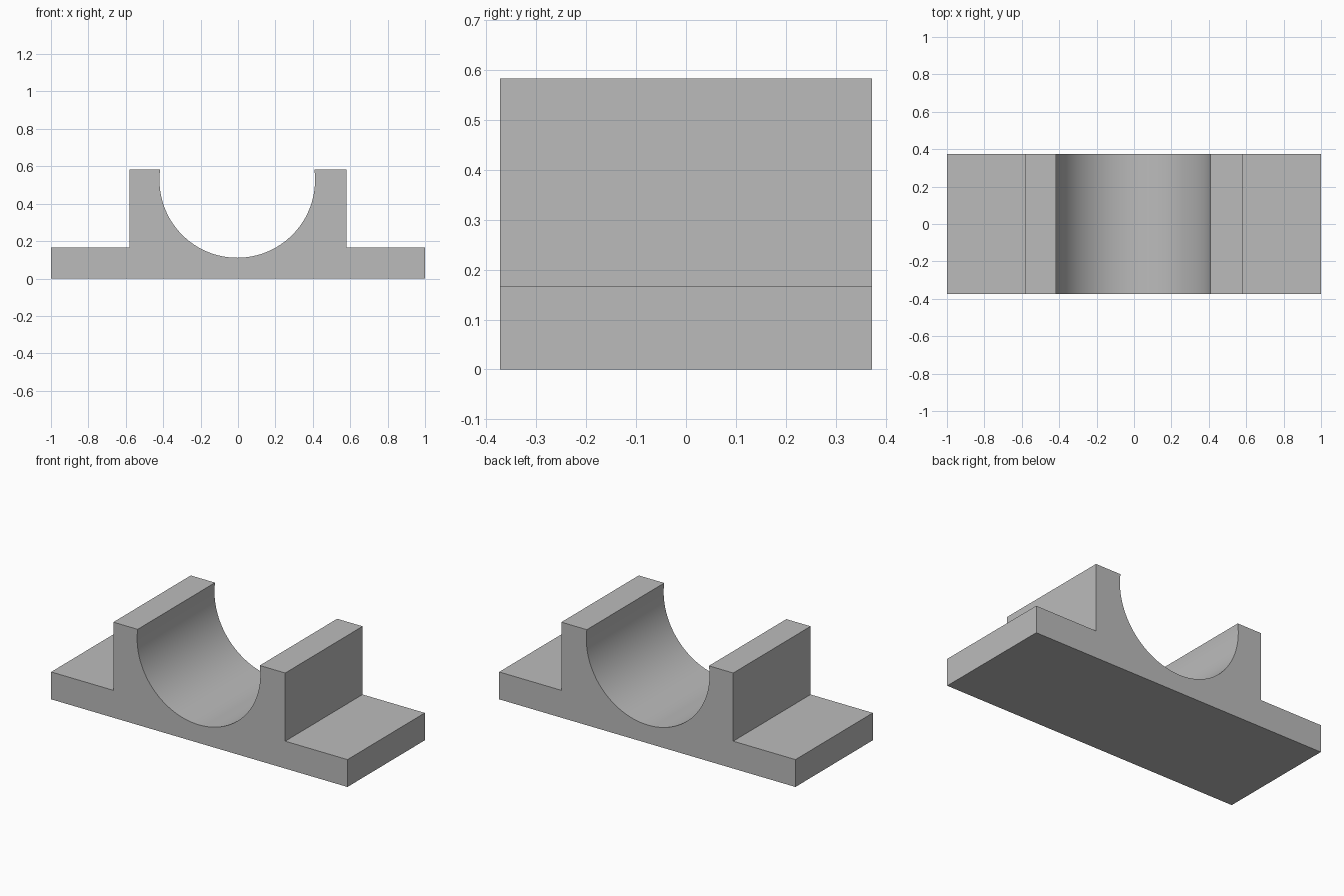
import bpy
import bmesh
import math

cube = bpy.data.objects.get("Cube")
if cube:
    bpy.data.objects.remove(cube, do_unlink=True)

# Main dimensions
HALF_LENGTH, HALF_DEPTH = 1.0, 0.373
FLANGE_TOP, BLOCK_TOP = 0.167, 0.583
BLOCK_HALF = 0.58
BORE_X, BORE_Z, BORE_R = -0.004, 0.527, 0.416
SEGMENTS = 64

# Single plain grey material
grey = bpy.data.materials.new("plain_grey")
grey.use_nodes = True
colour = (0.5, 0.5, 0.5, 1.0)
grey.diffuse_color = colour
grey.node_tree.nodes["Principled BSDF"].inputs["Base Color"].default_value = colour

# Saddle cradle: arc running from the right rim down and up to the left rim
rim = math.asin((BLOCK_TOP - BORE_Z) / BORE_R)
sweep = math.pi + 2 * rim
arc = []
for i in range(SEGMENTS + 1):
    a = rim - sweep * i / SEGMENTS
    arc.append((BORE_X + BORE_R * math.cos(a), BORE_Z + BORE_R * math.sin(a)))

# Stepped outline with flanges on both sides
right_side = [(HALF_LENGTH, 0), (HALF_LENGTH, FLANGE_TOP),
              (BLOCK_HALF, FLANGE_TOP), (BLOCK_HALF, BLOCK_TOP)]
left_side = [(-x, z) for x, z in reversed(right_side)]
outline = right_side + arc + left_side

# Extrude the outline through the depth
bm = bmesh.new()
front = bm.faces.new([bm.verts.new((x, -HALF_DEPTH, z)) for x, z in outline])
extruded = bmesh.ops.extrude_face_region(bm, geom=[front], use_keep_orig=True)
back_verts = [g for g in extruded["geom"] if isinstance(g, bmesh.types.BMVert)]
bmesh.ops.translate(bm, verts=back_verts, vec=(0, 2 * HALF_DEPTH, 0))
bmesh.ops.recalc_face_normals(bm, faces=bm.faces)

mesh = bpy.data.meshes.new("saddle_bracket")
bm.to_mesh(mesh)
bm.free()
mesh.materials.append(grey)
bracket = bpy.data.objects.new("saddle_bracket", mesh)
bpy.context.collection.objects.link(bracket)

# Smooth cradle, sharp edges elsewhere
bpy.ops.object.select_all(action="DESELECT")
bracket.select_set(True)
bpy.context.view_layer.objects.active = bracket
bpy.ops.object.shade_smooth_by_angle(angle=math.radians(30))
